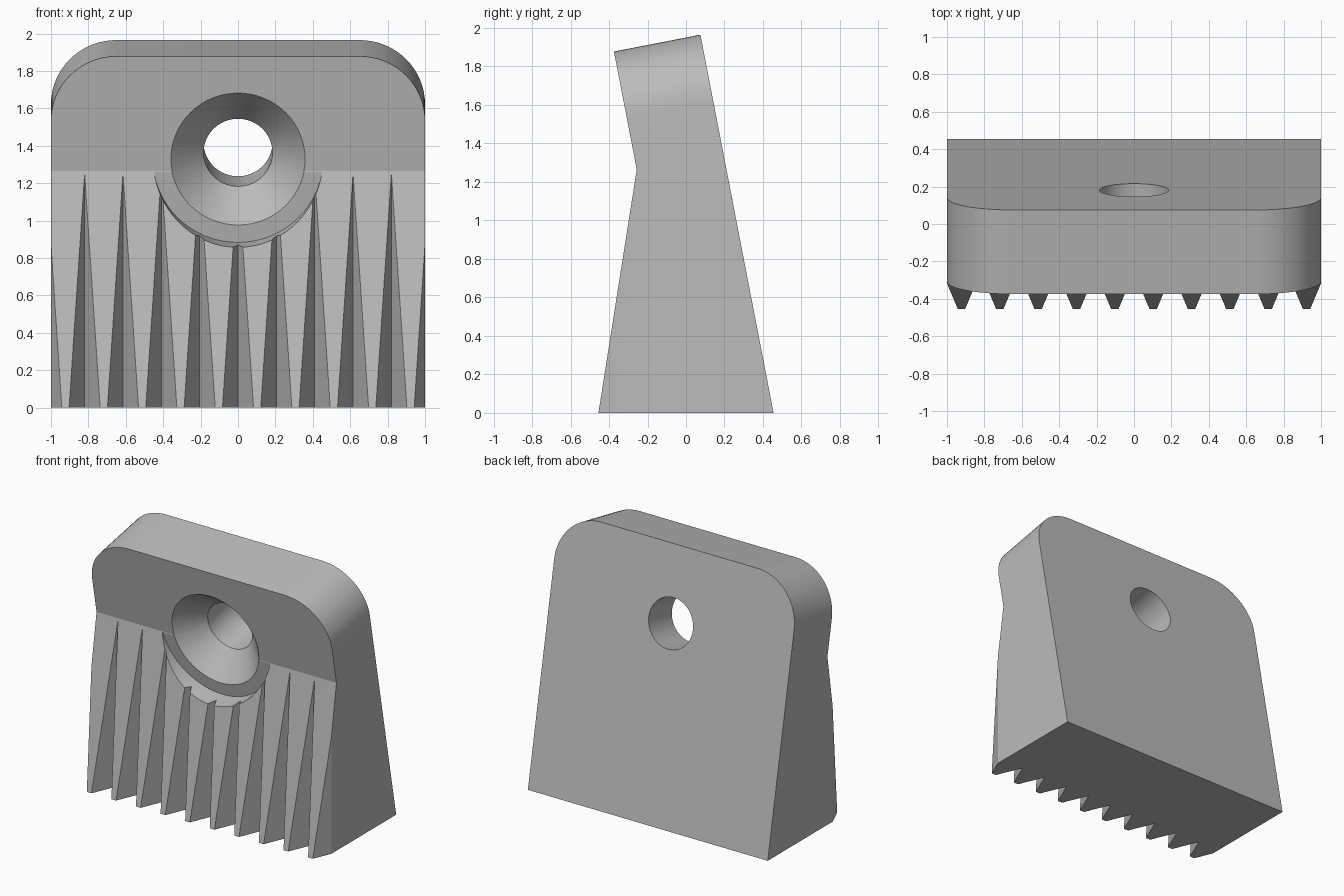
import bpy, bmesh, math
from mathutils import Vector

if "Cube" in bpy.data.objects:
    bpy.data.objects.remove(bpy.data.objects["Cube"])

TILT = math.radians(11)                 # backward lean of the rear face
TOP_Y, TOP_Z, THICK = 0.075, 1.965, 0.458
OUT = Vector((0, -math.cos(TILT), -math.sin(TILT)))   # normal of the upper front face
UP = Vector((0, -math.sin(TILT), math.cos(TILT)))     # direction up that face
CREASE = (-0.256, 1.265)

gray = bpy.data.materials.new("gray")
gray.diffuse_color = (0.5, 0.5, 0.5, 1)
gray.use_nodes = True
gray.node_tree.nodes["Principled BSDF"].inputs["Base Color"].default_value = gray.diffuse_color


def make_object(name, bm):
    bmesh.ops.recalc_face_normals(bm, faces=bm.faces[:])
    mesh = bpy.data.meshes.new(name)
    bm.to_mesh(mesh)
    bm.free()
    ob = bpy.data.objects.new(name, mesh)
    bpy.context.collection.objects.link(ob)
    mesh.materials.append(gray)
    return ob


def add_prism(bm, outline, offset):
    """Extrude a closed outline of 3D points by an offset."""
    face = bm.faces.new([bm.verts.new(p) for p in outline])
    ext = bmesh.ops.extrude_face_region(bm, geom=[face], use_keep_orig=True)
    moved = [g for g in ext["geom"] if isinstance(g, bmesh.types.BMVert)]
    bmesh.ops.translate(bm, verts=moved, vec=offset)


def cut(target, cutter):
    mod = target.modifiers.new("cut", 'BOOLEAN')
    mod.operation, mod.solver, mod.object = 'DIFFERENCE', 'EXACT', cutter
    bpy.context.view_layer.objects.active = target
    bpy.ops.object.modifier_apply(modifier=mod.name)
    bpy.data.objects.remove(cutter)


# Body: side profile extruded across the width, top corners rounded
top_back = Vector((0, TOP_Y, TOP_Z))
top_front = top_back + OUT * THICK
profile = [(-0.455, 0), (0.455, 0), (top_back.y, top_back.z),
           (top_front.y, top_front.z), CREASE]
bm = bmesh.new()
add_prism(bm, [(-1, y, z) for y, z in profile], (2, 0, 0))
corners = [e for e in bm.edges
           if all(v.co.z > 1.8 for v in e.verts)
           and abs(e.verts[0].co.x - e.verts[1].co.x) < 0.01]
bmesh.ops.bevel(bm, geom=corners, offset=0.35, segments=16, profile=0.5,
                affect='EDGES')
body = make_object("toothed_block", bm)

# Vertical V grooves that leave the front teeth
bm = bmesh.new()
slope, root, front = 0.084 / 0.199, -0.258, -0.475
half = (root - front) * slope
for i in range(-5, 6):
    x = i * 0.205
    add_prism(bm, [(x, root, -0.1), (x - half, front, -0.1), (x + half, front, -0.1)],
              (0, 0, 1.36))
cut(body, make_object("groove_cutter", bm))

# Bolt hole, countersink and round recess as one turned cutter
z = 1.33
center = Vector((0, top_front.y + (top_front.z - z) * math.tan(TILT), z))
turned = [(0.184, -0.8), (0.184, -0.175), (0.36, 0.002), (0.455, 0.002), (0.455, 0.5)]
N = 64
bm = bmesh.new()
rings = []
for r, t in turned:
    rings.append([bm.verts.new(center + OUT * t
                               + Vector((1, 0, 0)) * r * math.cos(k * math.tau / N)
                               + UP * r * math.sin(k * math.tau / N)) for k in range(N)])
for a, b in zip(rings, rings[1:]):
    for k in range(N):
        j = (k + 1) % N
        bm.faces.new((a[k], a[j], b[j], b[k]))
bm.faces.new(rings[0])
bm.faces.new(rings[-1])
cut(body, make_object("hole_cutter", bm))

# Smooth rounded surfaces, crisp edges
bpy.ops.object.select_all(action='DESELECT')
body.select_set(True)
bpy.context.view_layer.objects.active = body
bpy.ops.object.shade_smooth_by_angle(angle=math.radians(15))
